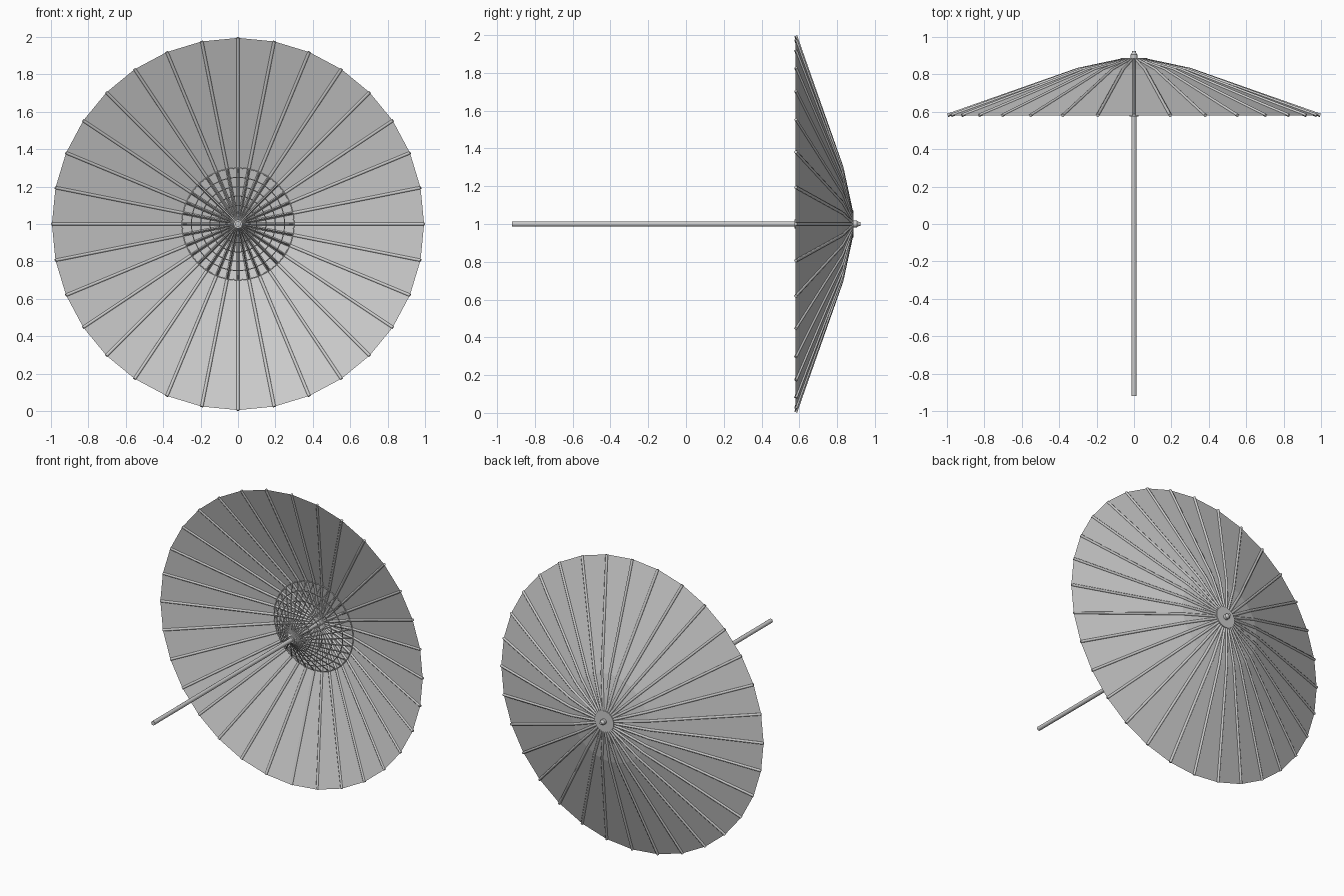
import bpy, math
from mathutils import Vector

if "Cube" in bpy.data.objects:
    bpy.data.objects.remove(bpy.data.objects["Cube"])

N = 32          # ribs
CZ = 1.0        # height of the parasol axis, which runs along y


def pt(r, y, a):
    return Vector((r * math.sin(a), y, CZ + r * math.cos(a)))


def angle(i):
    return 2 * math.pi * i / N


def lathe(name, profile, n, smooth=False):
    """Revolve (radius, y) pairs around the parasol axis."""
    verts = [pt(r, y, 2 * math.pi * i / n) for r, y in profile for i in range(n)]
    faces = [(k * n + i, k * n + (i + 1) % n, (k + 1) * n + (i + 1) % n, (k + 1) * n + i)
             for k in range(len(profile) - 1) for i in range(n)]
    me = bpy.data.meshes.new(name)
    me.from_pydata(verts, [], faces)
    ob = bpy.data.objects.new(name, me)
    bpy.context.collection.objects.link(ob)
    if smooth:
        bpy.ops.object.select_all(action='DESELECT')
        ob.select_set(True)
        bpy.context.view_layer.objects.active = ob
        bpy.ops.object.shade_smooth_by_angle(angle=math.radians(40))
    return ob


def tubes(name, paths, radius, cyclic=False, res=1):
    """Round rods along several polylines in one object."""
    cu = bpy.data.curves.new(name, 'CURVE')
    cu.dimensions = '3D'
    cu.bevel_depth = radius
    cu.bevel_resolution = res
    cu.use_fill_caps = True
    for path in paths:
        sp = cu.splines.new('POLY')
        sp.points.add(len(path) - 1)
        for p, co in zip(sp.points, path):
            p.co = (*co, 1)
        sp.use_cyclic_u = cyclic
    ob = bpy.data.objects.new(name, cu)
    bpy.context.collection.objects.link(ob)
    return ob


# canopy sheet, flat panels between the ribs
lathe("canopy", [(0.012, 0.88), (0.07, 0.876), (0.30, 0.826), (0.995, 0.58)], N)

# ribs following the canopy
tubes("ribs", [[pt(0.03, 0.877, angle(i)), pt(0.07, 0.875, angle(i)),
                pt(0.30, 0.826, angle(i)), pt(0.996, 0.581, angle(i))]
               for i in range(N)], 0.009)

# stretchers from the runner to the ribs
R0, Y0, R1, Y1 = 0.02, 0.585, 0.30, 0.82
tubes("stretchers", [[pt(R0, Y0, angle(i)), pt(R1, Y1, angle(i))]
                     for i in range(N)], 0.004)

# thread rings woven across the stretchers
rings = []
for r in (0.10, 0.15, 0.20, 0.25, 0.30):
    y = Y0 + (r - R0) / (R1 - R0) * (Y1 - Y0)
    rings.append([pt(r, y, angle(i)) for i in range(N)])
tubes("thread_rings", rings, 0.003, cyclic=True)

# pole, runner, top hub and finial
lathe("pole", [(0, -0.92), (0.014, -0.92), (0.014, 0.88), (0, 0.88)], 16, True)
lathe("runner", [(0.014, 0.575), (0.024, 0.575), (0.024, 0.61), (0.014, 0.61)], 16, True)
lathe("hub_disc", [(0, 0.872), (0.072, 0.872), (0.072, 0.887), (0, 0.887)], 32, True)
lathe("finial", [(0.018, 0.885), (0.018, 0.905), (0.013, 0.91), (0.009, 0.925), (0, 0.925)], 16, True)
